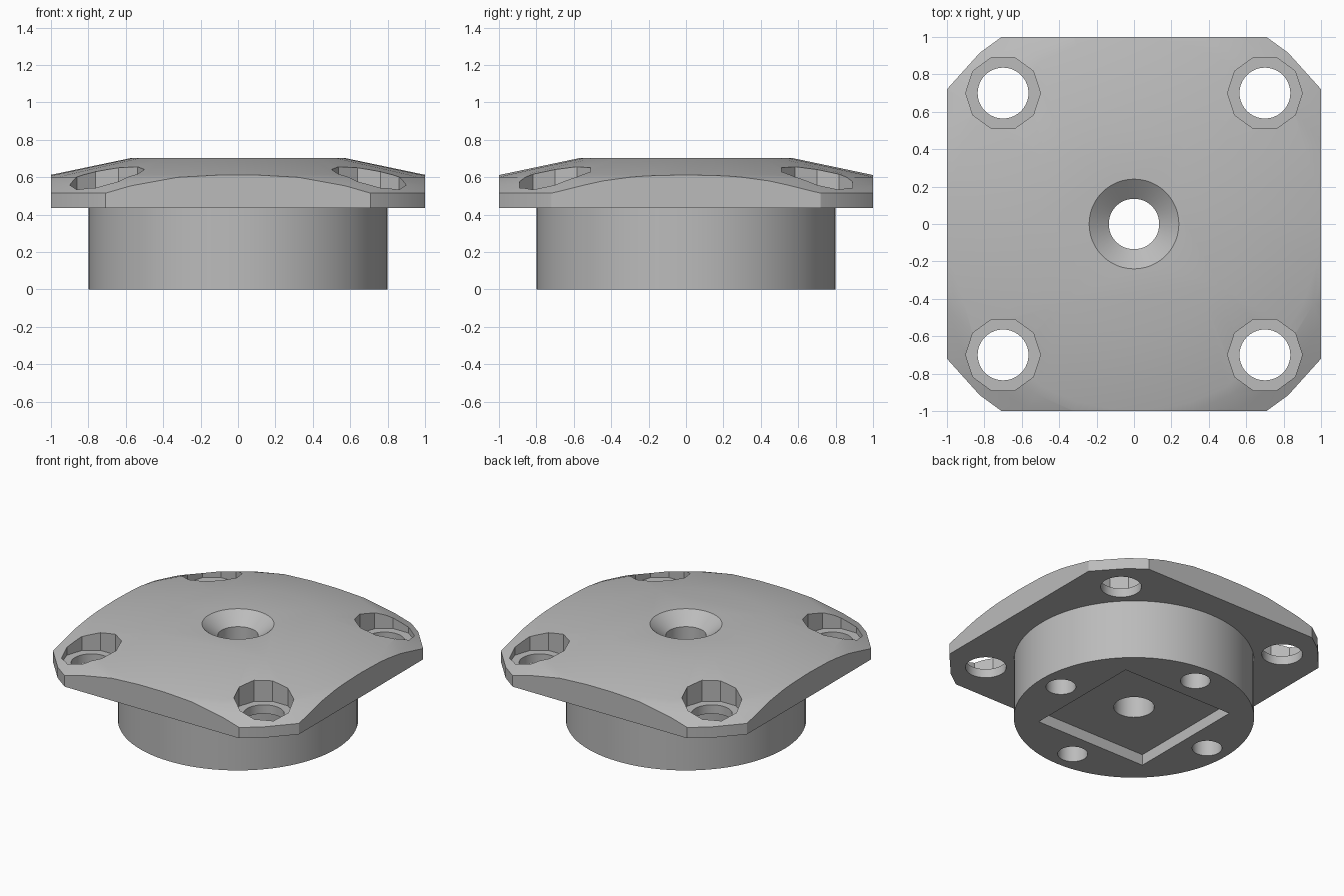
import bpy, math

cube = bpy.data.objects.get("Cube")
if cube:
    bpy.data.objects.remove(cube, do_unlink=True)

grey = bpy.data.materials.new("plain grey")
grey.use_nodes = True
COLOUR = (0.5, 0.5, 0.5, 1)
grey.diffuse_color = COLOUR
grey.node_tree.nodes["Principled BSDF"].inputs["Base Color"].default_value = COLOUR


def lathe(name, profile, sides, at=(0, 0), turn=0):
    """Closed solid turned around z from (radius, height) rings, bottom to top."""
    verts, faces = [], []
    for r, z in profile:
        for i in range(sides):
            a = turn + math.tau * i / sides
            verts.append((at[0] + r * math.cos(a), at[1] + r * math.sin(a), z))
    for k in range(len(profile) - 1):
        for i in range(sides):
            j = (i + 1) % sides
            a, b = k * sides, (k + 1) * sides
            faces.append((a + i, a + j, b + j, b + i))
    top = (len(profile) - 1) * sides
    faces.append(tuple(reversed(range(sides))))
    faces.append(tuple(range(top, top + sides)))
    mesh = bpy.data.meshes.new(name)
    mesh.from_pydata(verts, [], faces)
    mesh.materials.append(grey)
    obj = bpy.data.objects.new(name, mesh)
    bpy.context.collection.objects.link(obj)
    return obj


def combine(target, tool, operation):
    """Apply a boolean and remove the tool."""
    mod = target.modifiers.new("boolean", 'BOOLEAN')
    mod.operation, mod.object, mod.solver = operation, tool, 'EXACT'
    bpy.context.view_layer.objects.active = target
    bpy.ops.object.modifier_apply(modifier=mod.name)
    bpy.data.objects.remove(tool, do_unlink=True)


FLANGE_Z = 0.435

# Domed flange, trimmed to a square with clipped corners
body = lathe("flanged_body", [(1.232, FLANGE_Z), (1.232, 0.515), (1.14, 0.56),
                              (1.05, 0.6), (1.0, 0.613), (0.57, 0.703)], 30)
trim = lathe("square_trim", [(math.sqrt(2), -1), (math.sqrt(2), 2)], 4, turn=math.pi / 4)
combine(body, trim, 'INTERSECT')

# Round boss below the flange
combine(body, lathe("round_boss", [(0.8, 0), (0.8, FLANGE_Z + 0.03)], 96), 'UNION')

# Square pocket in the underside
half = 0.45
pocket = lathe("square_pocket", [(half * math.sqrt(2), -0.1), (half * math.sqrt(2), 0.08)],
               4, turn=math.pi / 4)
combine(body, pocket, 'DIFFERENCE')

# Central countersunk bore
bore = lathe("centre_bore", [(0.135, -0.1), (0.135, 0.62), (0.24, 0.703), (0.24, 0.9)], 48)
combine(body, bore, 'DIFFERENCE')

# Corner bolt holes with ten-sided counterbores
for x in (-0.7, 0.7):
    for y in (-0.7, 0.7):
        recess = lathe("counterbore", [(0.2, 0.5), (0.2, 0.9)], 10, (x, y))
        combine(body, recess, 'DIFFERENCE')
        hole = lathe("bolt_hole", [(0.136, 0.3), (0.136, 0.9)], 40, (x, y))
        combine(body, hole, 'DIFFERENCE')

# Four blind holes around the pocket
for i in range(4):
    a = i * math.pi / 2
    at = (0.635 * math.cos(a), 0.635 * math.sin(a))
    combine(body, lathe("blind_hole", [(0.1, -0.1), (0.1, 0.2)], 32, at), 'DIFFERENCE')

# Smooth the dome and round walls, keep the edges crisp
bpy.ops.object.select_all(action='DESELECT')
body.select_set(True)
bpy.context.view_layer.objects.active = body
bpy.ops.object.shade_smooth_by_angle(angle=math.radians(25))
